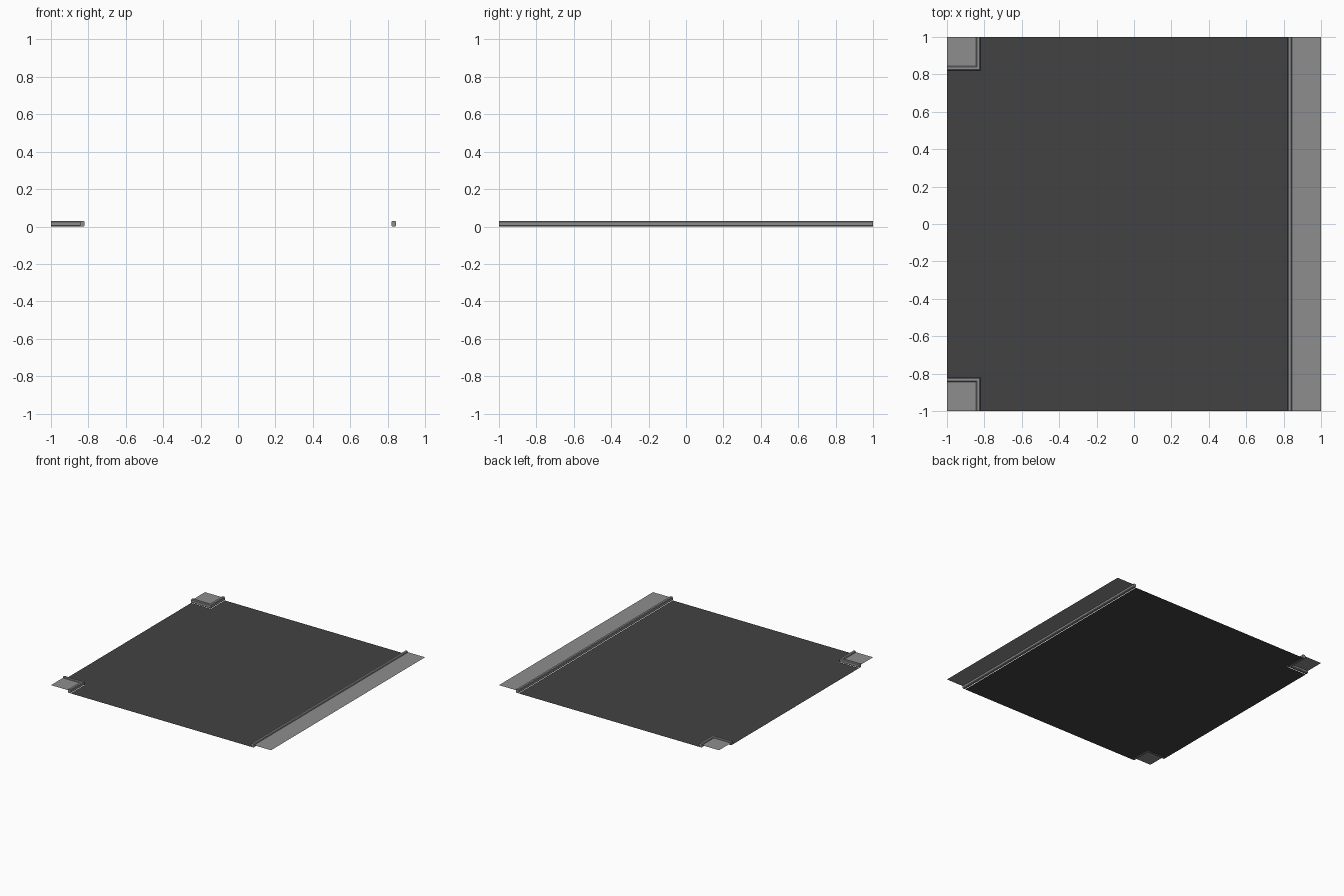
import bpy

if "Cube" in bpy.data.objects:
    bpy.data.objects.remove(bpy.data.objects["Cube"])

OUT, IN = 0.82, 0.845      # road-side and pavement-side faces of the kerb
TOP, WALK, BEV = 0.03, 0.02, 0.005


def material(name, v):
    m = bpy.data.materials.new(name)
    m.diffuse_color = (v, v, v, 1)
    m.use_nodes = True
    m.node_tree.nodes["Principled BSDF"].inputs["Base Color"].default_value = m.diffuse_color
    return m


asphalt = material("dark asphalt", 0.055)
concrete = material("grey concrete", 0.27)


def mesh_object(name, verts, faces, mat):
    me = bpy.data.meshes.new(name)
    me.from_pydata(verts, [], faces)
    me.materials.append(mat)
    ob = bpy.data.objects.new(name, me)
    bpy.context.collection.objects.link(ob)
    return ob


def flat(name, outline, z, mat):
    return mesh_object(name, [(x, y, z) for x, y in outline], [range(len(outline))], mat)


def kerb(name, path):
    """Sweep a chamfered section along path; path(d) gives the points at offset d."""
    b = BEV
    section = [(OUT, b), (OUT, TOP - b), (OUT + b, TOP), (IN - b, TOP),
               (IN, TOP - b), (IN, b), (IN - b, 0), (OUT + b, 0)]
    rings = [[(x, y, z) for x, y in path(d)] for d, z in section]
    n, k = len(rings[0]), len(section)
    verts = [rings[j][i] for i in range(n) for j in range(k)]
    faces = [(i * k + j, i * k + (j + 1) % k, (i + 1) * k + (j + 1) % k, (i + 1) * k + j)
             for i in range(n - 1) for j in range(k)]
    faces += [tuple(reversed(range(k))), tuple(range((n - 1) * k, n * k))]
    ob = mesh_object(name, verts, faces, concrete)
    # consistent outward normals
    import bmesh
    bm = bmesh.new()
    bm.from_mesh(ob.data)
    bmesh.ops.recalc_face_normals(bm, faces=bm.faces)
    bm.to_mesh(ob.data)
    bm.free()


# T-junction road surface, with the two pavement corners cut out
flat("road_surface", [(-OUT, -1), (OUT, -1), (OUT, 1), (-OUT, 1), (-OUT, OUT),
                      (-1, OUT), (-1, -OUT), (-OUT, -OUT)], 0, asphalt)

# Long pavement and kerb on the right
flat("right_pavement", [(IN, -1), (1, -1), (1, 1), (IN, 1)], WALK, concrete)
kerb("right_kerb", lambda d: [(d, -1), (d, 1)])

# Corner pavements and kerbs on the left
for s, label in ((-1, "front"), (1, "back")):
    corner = [(-1, s), (-IN, s), (-IN, s * IN), (-1, s * IN)]
    flat(label + "_corner_pavement", corner if s < 0 else corner[::-1], WALK, concrete)
    kerb(label + "_corner_kerb", lambda d, s=s: [(-d, s), (-d, s * d), (-1, s * d)])
